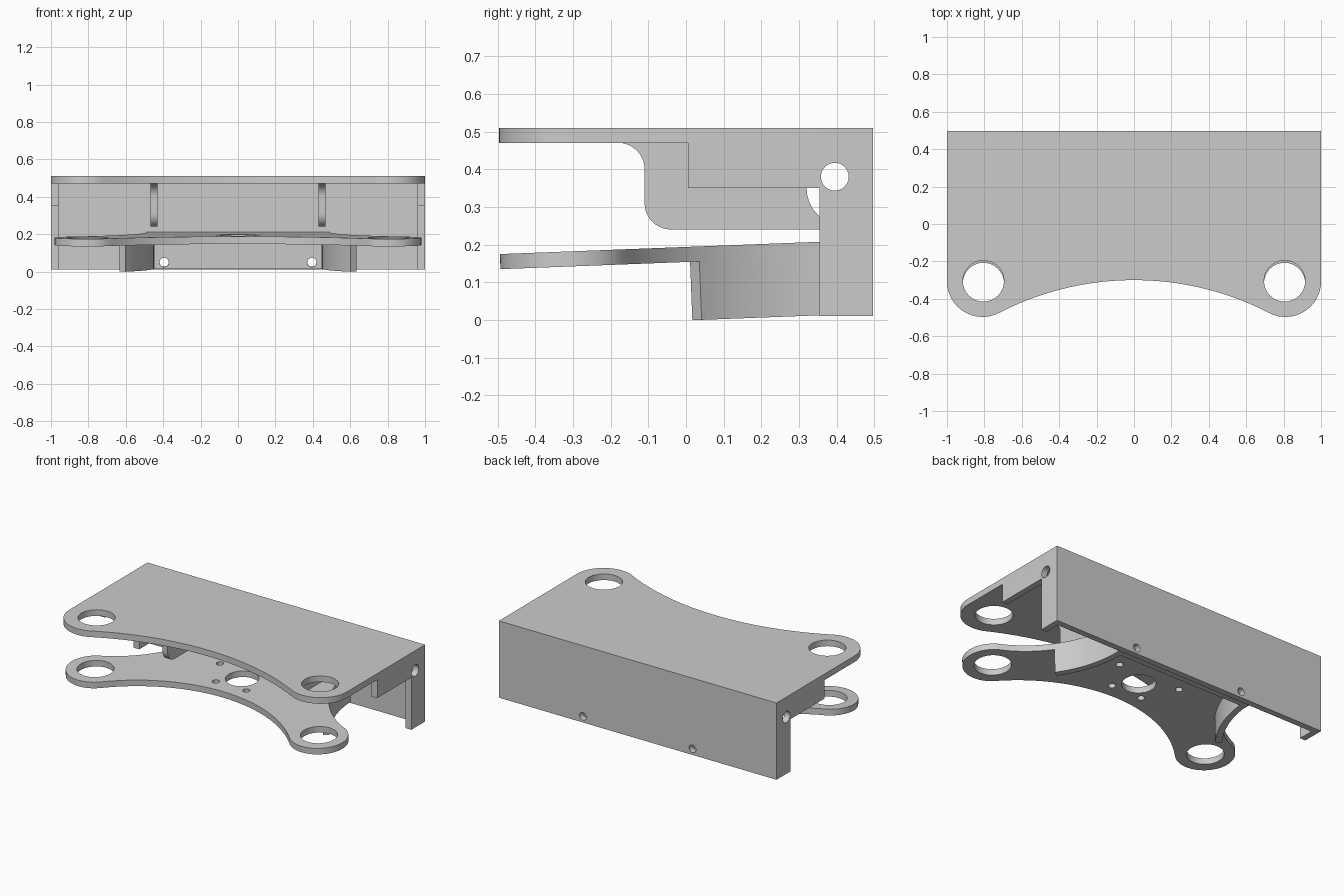
import bpy, bmesh
from math import sin, cos, radians, degrees, atan2, hypot
from mathutils import Matrix

if "Cube" in bpy.data.objects:
    bpy.data.objects.remove(bpy.data.objects["Cube"])

T = 0.04          # sheet thickness
BACK = 0.497      # rear face


def arc(cx, cy, r, a0, a1, n=16):
    return [(cx + r * cos(radians(a0 + (a1 - a0) * i / n)),
             cy + r * sin(radians(a0 + (a1 - a0) * i / n))) for i in range(n + 1)]


def circle(cx, cy, r, n=32):
    return arc(cx, cy, r, 0, 360, n)[:-1]


def mirrored(half):
    return half + [(-x, y) for x, y in reversed(half)]


def slab(name, outline, holes, lo, hi, axis='Z', tilt=None):
    """Extrude a 2D outline with holes from lo to hi along an axis."""
    cu = bpy.data.curves.new(name, 'CURVE')
    cu.dimensions, cu.fill_mode, cu.extrude = '2D', 'BOTH', (hi - lo) / 2
    for loop in [outline] + holes:
        pts = [p for i, p in enumerate(loop)
               if hypot(p[0] - loop[i - 1][0], p[1] - loop[i - 1][1]) > 1e-5]
        sp = cu.splines.new('POLY')
        sp.points.add(len(pts) - 1)
        for q, p in zip(sp.points, pts):
            q.co = (p[0], p[1], 0, 1)
        sp.use_cyclic_u = True
    tmp = bpy.data.objects.new(name + "_curve", cu)
    bpy.context.collection.objects.link(tmp)
    bpy.context.view_layer.update()
    dg = bpy.context.evaluated_depsgraph_get()
    me = bpy.data.meshes.new_from_object(tmp.evaluated_get(dg))
    bpy.data.objects.remove(tmp)

    m = (lo + hi) / 2
    frame = {'Z': Matrix(((1, 0, 0, 0), (0, 1, 0, 0), (0, 0, 1, m), (0, 0, 0, 1))),
             'X': Matrix(((0, 0, 1, m), (1, 0, 0, 0), (0, 1, 0, 0), (0, 0, 0, 1))),
             'Y': Matrix(((1, 0, 0, 0), (0, 0, -1, m), (0, 1, 0, 0), (0, 0, 0, 1)))}[axis]
    me.transform(tilt @ frame if tilt else frame)
    bm = bmesh.new()
    bm.from_mesh(me)
    bmesh.ops.remove_doubles(bm, verts=bm.verts, dist=1e-5)
    bmesh.ops.recalc_face_normals(bm, faces=bm.faces)
    bm.to_mesh(me)
    bm.free()
    me.name = name
    ob = bpy.data.objects.new(name, me)
    bpy.context.collection.objects.link(ob)
    bpy.ops.object.select_all(action='DESELECT')
    ob.select_set(True)
    bpy.context.view_layer.objects.active = ob
    bpy.ops.object.shade_smooth_by_angle(angle=radians(30))
    return ob


def front_edge(y0, ex, ey, er):
    """Concave front arc tangent to the round ear; returns points and angle."""
    d = ey - y0
    R = (ex * ex + d * d - er * er) / (2 * (er - d))
    a = degrees(atan2(d + R, ex))
    return arc(0, y0 - R, R, 90, a, 24), a


# ---- upper housing: top plate
edge, a = front_edge(-0.30, 0.81, -0.307, 0.19)
half = edge + arc(0.81, -0.307, 0.19, a + 180, 360) + [(1, BACK)]
slab("top_plate", mirrored(half),
     [circle(s * 0.805, -0.305, 0.11) for s in (-1, 1)], 0.47, 0.51)

# back wall with two bolt holes
bolts = (-0.395, 0.395)
slab("back_wall", [(-1, 0.01), (1, 0.01), (1, 0.47), (-1, 0.47)],
     [circle(x, 0.05, 0.025, 20) for x in bolts], BACK - T, BACK, 'Y')

# stepped side walls and rounded inner ribs
yb = BACK - T
side = [(0.005, 0.35), (0.355, 0.35), (0.355, 0.01), (yb, 0.01), (yb, 0.47), (0.005, 0.47)]
notch_a = degrees(atan2(0.0929, 0.037))
rib = (arc(-0.18, 0.40, 0.07, 90, 0, 10) + arc(-0.04, 0.31, 0.07, 180, 270, 10)
       + [(yb, 0.24)] + arc(0.42, 0.35, 0.10, 360 - notch_a, notch_a, 20) + [(yb, 0.47)])
for s, n in ((-1, "left"), (1, "right")):
    slab(n + "_side_wall", side, [circle(0.395, 0.38, 0.037, 24)],
         *sorted((s * 0.96, s * 1.0)), 'X')
    slab(n + "_rib", rib, [], *sorted((s * 0.43, s * 0.467)), 'X')

# ---- lower bracket, tilted slightly about its front foot
pivot = Matrix.Translation((0, 0.04, 0))
tilt = pivot @ Matrix.Rotation(radians(2.2), 4, 'X') @ pivot.inverted()
ex, ey, er = 0.805, -0.312, 0.175
cx, cy, R = 1.165, yb, 0.675          # concave side arc
edge, a = front_edge(-0.15, ex, ey, er)
b = degrees(atan2(cy - ey, cx - ex))
half = (edge + arc(ex, ey, er, a + 180, b + 360, 32)
        + arc(cx, cy, R, b + 180, 180, 20))
holes = [circle(s * ex, -0.31, 0.11) for s in (-1, 1)] + [circle(0, 0.05, 0.10)]
holes += [circle(s * x, y, 0.022, 16) for s in (-1, 1)
          for x, y in ((0.11, -0.063), (0.225, 0.143))]
slab("lower_plate", mirrored(half), holes, 0.155, 0.195, 'Z', tilt)

# curved gussets under the plate
leg = arc(cx, cy, R, 218, 180, 14) + arc(cx, cy, R + T, 180, 218, 14)
slab("right_gusset", leg, [], 0, 0.155, 'Z', tilt)
slab("left_gusset", [(-x, y) for x, y in leg], [], 0, 0.155, 'Z', tilt)

# rear flange bolted to the back wall
slab("rear_flange", [(-0.45, 0), (0.45, 0), (0.45, 0.155), (-0.45, 0.155)],
     [circle(x, 0.035, 0.025, 20) for x in bolts], yb - T, yb - 0.004, 'Y', tilt)
